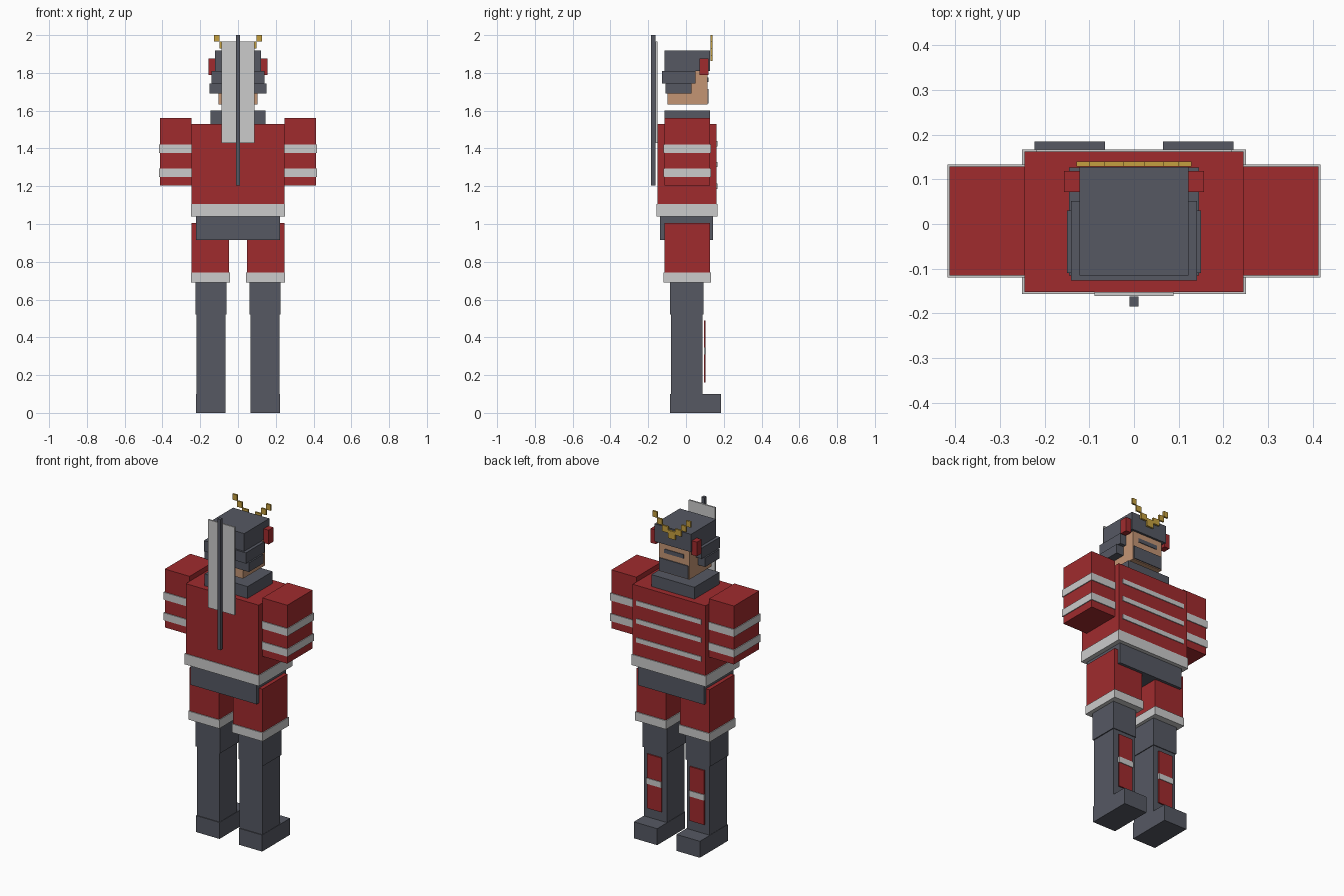
import bpy


def material(name, rgb):
    m = bpy.data.materials.new(name)
    m.diffuse_color = (*rgb, 1)
    return m


RED = material("red cloth", (0.352, 0.024, 0.027))
DARK = material("dark iron", (0.092, 0.099, 0.124))
WHITE = material("pale trim", (0.60, 0.60, 0.60))
SKIN = material("skin", (0.55, 0.30, 0.175))
GOLD = material("gold", (0.56, 0.35, 0.05))

FACES = [(0, 2, 3, 1), (4, 5, 7, 6), (0, 1, 5, 4),
         (2, 6, 7, 3), (0, 4, 6, 2), (1, 3, 7, 5)]


def box(name, mat, x, y, z):
    """Axis-aligned block from (min, max) ranges."""
    verts = [(a, b, c) for c in sorted(z) for b in sorted(y) for a in sorted(x)]
    mesh = bpy.data.meshes.new(name)
    mesh.from_pydata(verts, [], FACES)
    mesh.materials.append(mat)
    ob = bpy.data.objects.new(name, mesh)
    bpy.context.collection.objects.link(ob)
    return ob


def wide(name, mat, half, y, z):
    """Block centred on x = 0."""
    return box(name, mat, (-half, half), y, z)


def pair(name, mat, x, y, z):
    """Block and its mirror image across x = 0."""
    for side, s in (("right", 1), ("left", -1)):
        box(f"{side}_{name}", mat, (s * x[0], s * x[1]), y, z)


# Legs
pair("foot", DARK, (0.065, 0.222), (-0.085, 0.184), (0, 0.10))
pair("shin", DARK, (0.067, 0.22), (-0.08, 0.088), (0.10, 0.52))
pair("knee", DARK, (0.062, 0.226), (-0.085, 0.093), (0.52, 0.69))
pair("shin_plate", RED, (0.095, 0.192), (0.094, 0.102), (0.16, 0.49))
pair("shin_plate_band", WHITE, (0.093, 0.194), (0.096, 0.106), (0.31, 0.345))
pair("thigh_trim", WHITE, (0.042, 0.25), (-0.12, 0.132), (0.69, 0.742))
pair("thigh", RED, (0.047, 0.245), (-0.115, 0.126), (0.742, 1.005))

# Torso
wide("waist", DARK, 0.222, (-0.137, 0.143), (0.915, 1.04))
wide("torso_trim", WHITE, 0.25, (-0.156, 0.167), (1.04, 1.105))
wide("torso", RED, 0.245, (-0.152, 0.162), (1.105, 1.53))
for i, z in enumerate((1.20, 1.315, 1.425)):
    wide(f"chest_stripe_{i + 1}", WHITE, 0.218, (0.159, 0.167), (z - 0.014, z + 0.014))

# Arms
pair("arm", RED, (0.245, 0.412), (-0.115, 0.128), (1.205, 1.56))
for i, z in enumerate((1.25, 1.375)):
    pair(f"arm_band_{i + 1}", WHITE, (0.243, 0.417), (-0.12, 0.133), (z, z + 0.045))

# Head and face
wide("collar", DARK, 0.145, (-0.115, 0.126), (1.53, 1.602))
wide("head", SKIN, 0.102, (-0.098, 0.114), (1.632, 1.83))
wide("mouth_mask", DARK, 0.098, (0.110, 0.1195), (1.637, 1.715))
wide("eye_slit", DARK, 0.065, (0.110, 0.118), (1.752, 1.776))

# Helmet
wide("helmet", DARK, 0.122, (-0.115, 0.127), (1.81, 1.918))
wide("upper_neck_guard", DARK, 0.141, (-0.126, 0.051), (1.745, 1.81))
wide("lower_neck_guard", DARK, 0.15, (-0.109, 0.03), (1.69, 1.745))
pair("helmet_ear", RED, (0.12, 0.156), (0.072, 0.118), (1.79, 1.876))

# Stepped crest
CREST_Y = (0.129, 0.14)
wide("crest_centre", GOLD, 0.023, CREST_Y, (1.862, 1.91))
for i, (x0, x1, z0, z1) in enumerate(((0.023, 0.065, 1.893, 1.93),
                                      (0.065, 0.098, 1.93, 1.965),
                                      (0.098, 0.128, 1.965, 2.0))):
    pair(f"crest_step_{i + 1}", GOLD, (x0, x1), CREST_Y, (z0, z1))

# Back banner and pole
wide("banner", WHITE, 0.088, (-0.161, -0.152), (1.43, 1.965))
wide("banner_pole", DARK, 0.01, (-0.184, -0.162), (1.205, 2.0))
